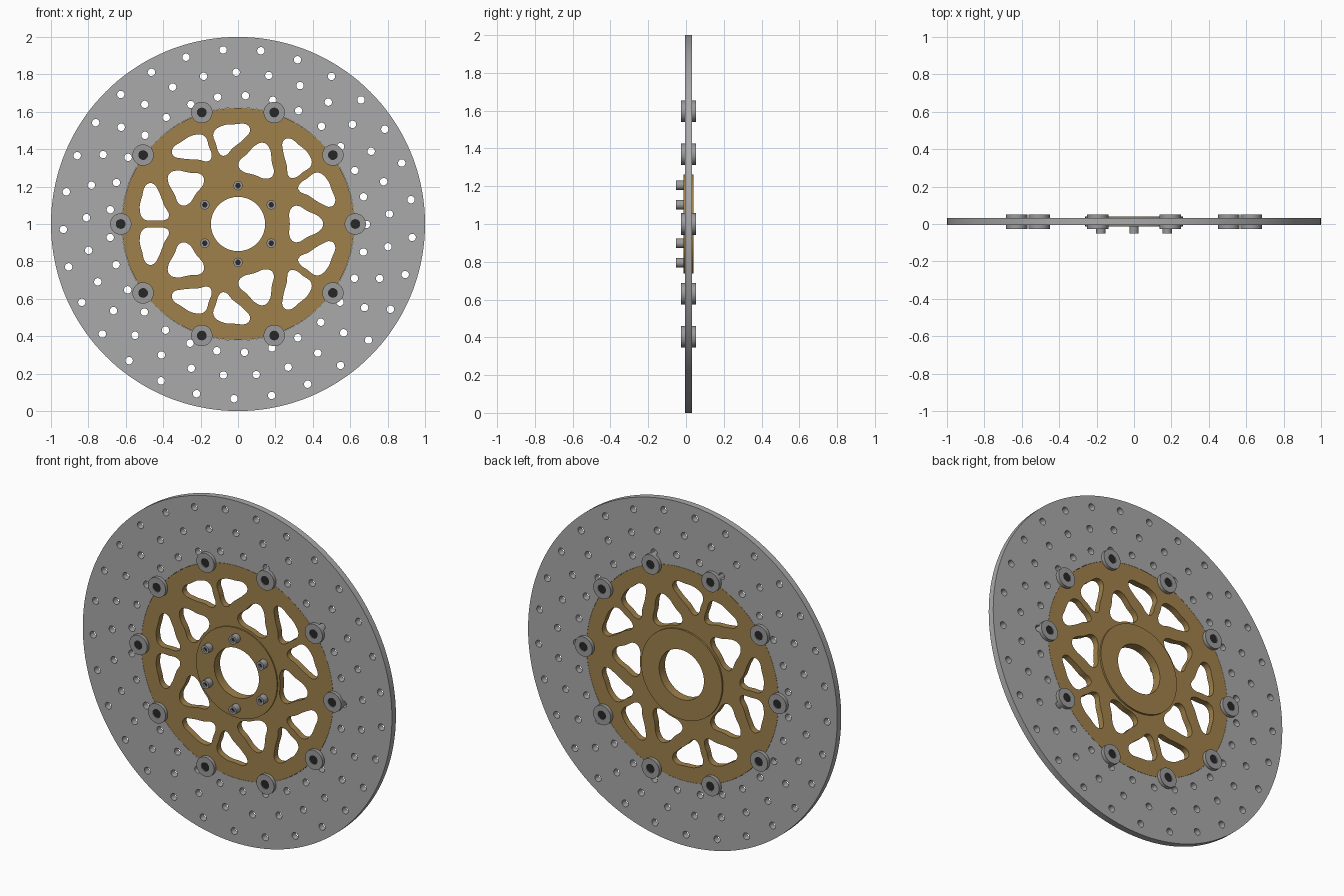
import bpy
from math import sin, cos, pi, radians

cube = bpy.data.objects.get("Cube")
if cube:
    bpy.data.objects.remove(cube)


def material(name, color):
    m = bpy.data.materials.new(name)
    m.use_nodes = True
    m.diffuse_color = (*color, 1)
    m.node_tree.nodes["Principled BSDF"].inputs["Base Color"].default_value = (*color, 1)
    return m


STEEL = material("brushed steel", (0.40, 0.40, 0.40))
GOLD = material("gold anodised", (0.35, 0.22, 0.07))
GREY = material("fastener grey", (0.33, 0.33, 0.33))
DARK = material("dark recess", (0.02, 0.02, 0.022))


def circle(r, sides=24, cx=0, cy=0):
    return [(cx + r * cos(2 * pi * i / sides), cy + r * sin(2 * pi * i / sides))
            for i in range(sides)]


def turned(points, angle):
    c, s = cos(angle), sin(angle)
    return [(u * c - v * s, u * s + v * c) for u, v in points]


def plate(name, outlines, y0, y1, mat, smooth_outlines=(), x=0, z=0):
    """Flat part from y0 to y1: the first outline is the rim, the others are holes."""
    curve = bpy.data.curves.new(name, "CURVE")
    curve.dimensions = "2D"
    curve.fill_mode = "BOTH"
    curve.extrude = (y1 - y0) / 2
    curve.resolution_u = 5
    for pts in outlines:
        s = curve.splines.new("POLY")
        s.points.add(len(pts) - 1)
        for p, (a, b) in zip(s.points, pts):
            p.co = (a, b, 0, 1)
        s.use_cyclic_u = True
    for pts in smooth_outlines:
        s = curve.splines.new("BEZIER")
        s.bezier_points.add(len(pts) - 1)
        for p, (a, b) in zip(s.bezier_points, pts):
            p.co = (a, b, 0)
            p.handle_left_type = p.handle_right_type = "AUTO"
        s.use_cyclic_u = True
    curve.materials.append(mat)
    ob = bpy.data.objects.new(name, curve)
    bpy.context.collection.objects.link(ob)
    ob.location = (x, (y0 + y1) / 2, 1 + z)
    ob.rotation_euler = (pi / 2, 0, 0)
    bpy.ops.object.select_all(action="DESELECT")
    ob.select_set(True)
    bpy.context.view_layer.objects.active = ob
    bpy.ops.object.convert(target="MESH")
    bpy.ops.object.shade_smooth_by_angle(angle=radians(35))
    return bpy.context.object


# Brake ring with three spiralling rows of drilled holes
FRONT, BACK = -0.006, 0.031
drillings = []
for i in range(29):
    for r, start in ((0.934, 94.9), (0.811, 90.7), (0.687, 86.7)):
        a = radians(start) + 2 * pi * i / 29
        drillings.append(circle(0.02, 14, r * cos(a), r * sin(a)))
plate("brake_ring", [circle(1, 144), circle(0.622, 120)] + drillings, FRONT, BACK, STEEL)

# Carrier: five straight arms flanked by window pairs, with split arms between
side_window = [(0.37, 0.04), (0.395, 0.10), (0.425, 0.175), (0.455, 0.216), (0.487, 0.212),
               (0.512, 0.15), (0.525, 0.075), (0.505, 0.027), (0.44, 0.02), (0.39, 0.022)]
half = [(0.442, 0.03), (0.37, 0.07), (0.31, 0.098), (0.281, 0.078)]
inner_window = [(0.455, 0)] + half + [(0.277, 0)] + [(u, -v) for u, v in reversed(half)]
windows = []
for k in range(5):
    arm = radians(36 + 72 * k)
    windows.append(turned(side_window, arm))
    windows.append(turned([(u, -v) for u, v in side_window], arm))
    windows.append(turned(inner_window, radians(72 * k)))
plate("carrier", [circle(0.621, 120), circle(0.2, 48)], FRONT, BACK, GOLD, windows)

# Hub flange with the axle bore
plate("hub_flange", [circle(0.262, 72), circle(0.145, 64)], -0.013, 0.041, GOLD)

# Floating bobbins joining ring and carrier
for i in range(10):
    a = 2 * pi * i / 10
    x, z = 0.627 * cos(a), 0.627 * sin(a)
    plate(f"bobbin_{i + 1}", [circle(0.057, 32), circle(0.026, 20)], -0.026, 0.052, GREY, x=x, z=z)
    plate(f"bobbin_core_{i + 1}", [circle(0.0265, 20)], -0.021, 0.047, DARK, x=x, z=z)

# Socket bolts on the front of the hub
for i in range(6):
    a = pi / 6 + 2 * pi * i / 6
    x, z = 0.205 * cos(a), 0.205 * sin(a)
    plate(f"hub_bolt_{i + 1}", [circle(0.025, 24), circle(0.013, 6)], -0.052, 0, GREY, x=x, z=z)
    plate(f"bolt_socket_{i + 1}", [circle(0.0135, 6)], -0.038, 0, DARK, x=x, z=z)
